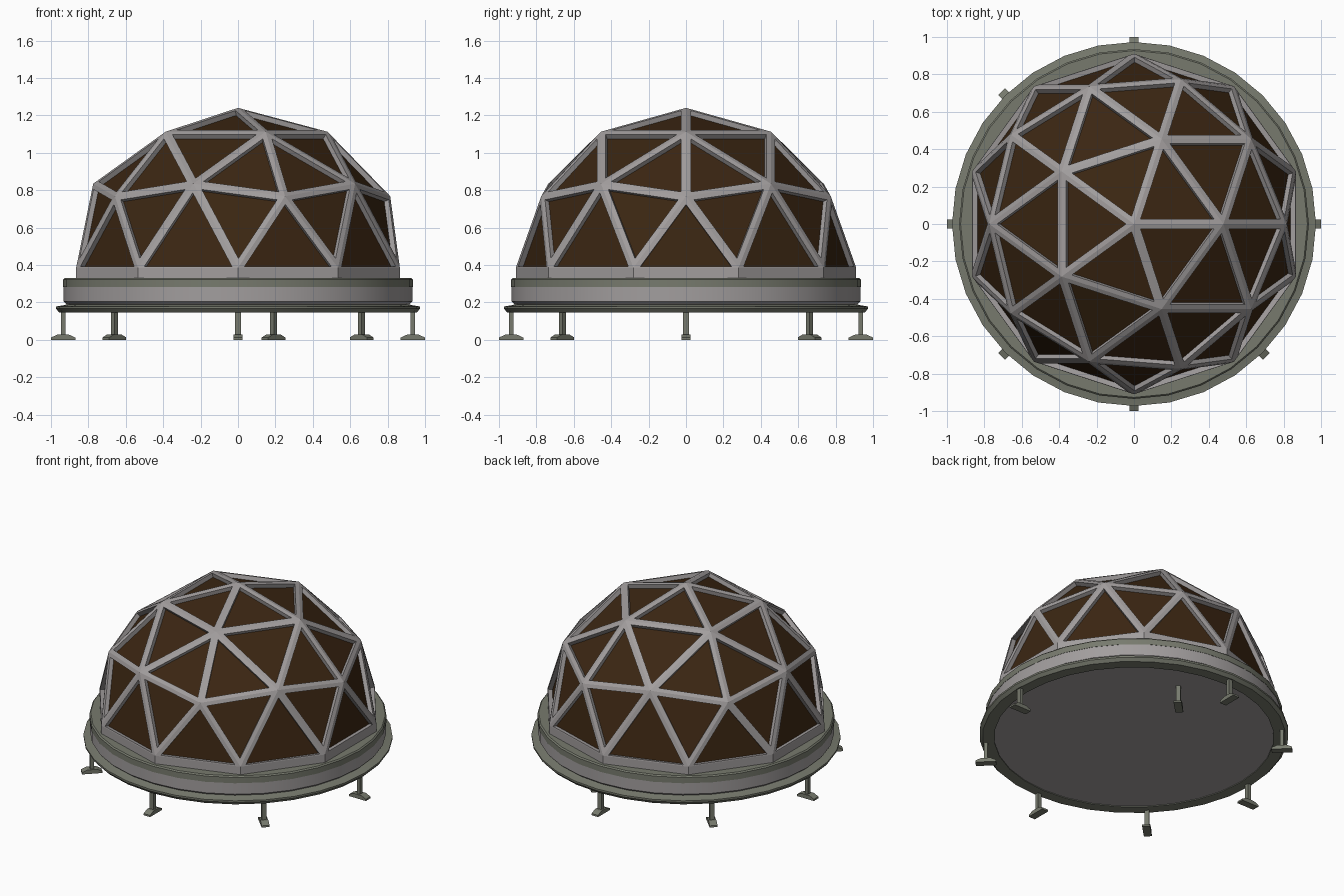
import bpy, bmesh, math
from mathutils import Vector, Matrix

if "Cube" in bpy.data.objects:
    bpy.data.objects.remove(bpy.data.objects["Cube"])


def mat(name, rgb):
    m = bpy.data.materials.new(name)
    m.diffuse_color = (*rgb, 1)
    m.use_nodes = True
    m.node_tree.nodes["Principled BSDF"].inputs["Base Color"].default_value = m.diffuse_color
    return m


GREY = mat("warm grey metal", (0.36, 0.34, 0.34))
GREEN = mat("grey green metal", (0.185, 0.195, 0.155))
BROWN = mat("dark brown glass", (0.043, 0.019, 0.006))


def make(name, bm, material, smooth=False, weld=True):
    if weld:
        bmesh.ops.remove_doubles(bm, verts=bm.verts, dist=1e-5)
    me = bpy.data.meshes.new(name)
    bm.to_mesh(me)
    bm.free()
    me.materials.append(material)
    ob = bpy.data.objects.new(name, me)
    bpy.context.collection.objects.link(ob)
    if smooth:
        bpy.ops.object.select_all(action='DESELECT')
        ob.select_set(True)
        bpy.context.view_layer.objects.active = ob
        bpy.ops.object.shade_smooth_by_angle(angle=math.radians(25))
    return ob


def lathe(name, profile, material, n=32):
    """Turn an (r, z) profile into a 32-sided ring; r = 0 closes it."""
    bm = bmesh.new()
    vs = [bm.verts.new((r, 0, z)) for r, z in profile]
    es = [bm.edges.new(p) for p in zip(vs, vs[1:])]
    bmesh.ops.spin(bm, geom=vs + es, cent=(0, 0, 0), axis=(0, 0, 1),
                   angle=2 * math.pi, steps=n, use_merge=True)
    bmesh.ops.remove_doubles(bm, verts=bm.verts, dist=1e-4)
    bmesh.ops.recalc_face_normals(bm, faces=bm.faces)
    return make(name, bm, material, smooth=True)


# --- Round base: flange, drum, rim and underside
lathe("base_flange", [(0.88, 0.18), (0.90, 0.195), (0.93, 0.185), (0.973, 0.178),
                      (0.973, 0.166), (0.955, 0.145), (0.88, 0.145), (0.88, 0.18)], GREEN)
lathe("base_drum", [(0.90, 0.285), (0.933, 0.285), (0.933, 0.205), (0.91, 0.185), (0.90, 0.185)], GREY)
lathe("base_rim", [(0.0, 0.33), (0.927, 0.33), (0.935, 0.322), (0.935, 0.282), (0.90, 0.282)], GREEN)
lathe("base_underside", [(0.0, 0.15), (0.885, 0.15), (0.885, 0.17), (0.0, 0.17)], GREY)

# --- Two-frequency geodesic dome, slightly squashed, apex up
R, K, Z0, WALL_Z = 0.91, 0.855, 0.385, 0.33
STRUT, SILL, DEPTH = 0.026, 0.008, 0.028


def pt(s, c, deg):
    a = math.radians(deg)
    return Vector((R * s * math.cos(a), R * s * math.sin(a), Z0 + K * c))


A = pt(0, 1, 0)
B = [pt(0.5257, 0.8507, 72 * k) for k in range(5)]
C = [pt(0.8507, 0.5257, 36 * j) if j % 2 else pt(0.8944, 0.4472, 36 * j) for j in range(10)]
D = [pt(1, 0, 18 + 36 * j) for j in range(10)]

tris = []
for k in range(5):
    b, b2 = B[k], B[(k + 1) % 5]
    c0, c1, c2 = C[2 * k - 1], C[2 * k], C[2 * k + 1]
    tris += [(A, b, b2), (b, c1, c2), (b, c0, c1), (b, c2, b2)]
for j in range(10):
    tris += [(C[j], D[j], C[(j + 1) % 10]), (C[j], D[j - 1], D[j])]

frame, panels = bmesh.new(), bmesh.new()


def face(bm, pts):
    bm.faces.new([bm.verts.new(p) for p in pts])


for t in tris:
    cr = (t[1] - t[0]).cross(t[2] - t[0])
    n = cr.normalized()
    # barycentric weight that keeps each edge a strut half-width away
    w = []
    for i in range(3):
        p, q = t[(i + 1) % 3], t[(i + 2) % 3]
        sill = max(p.z, q.z) < Z0 + 0.01
        w.append((SILL if sill else STRUT) * (p - q).length / cr.length)
    inner = []
    for i in range(3):
        j, k = (i + 1) % 3, (i + 2) % 3
        inner.append(t[i] * (1 - w[j] - w[k]) + t[j] * w[j] + t[k] * w[k])
    deep = [p - n * DEPTH for p in inner]
    for i in range(3):
        j = (i + 1) % 3
        face(frame, (t[i], t[j], inner[j], inner[i]))
        face(frame, (inner[i], inner[j], deep[j], deep[i]))
    face(panels, deep)

# ten-sided sill wall under the dome
for j in range(10):
    p, q = D[j - 1], D[j]
    drop = Vector((0, 0, WALL_Z - Z0))
    face(frame, (p + drop, q + drop, q, p))

make("dome_frame", frame, GREY)
make("dome_panels", panels, BROWN, weld=False)


# --- Legs: square post on a foot that tapers radially
def leg(name, x, y, deg):
    bm = bmesh.new()
    prof = [(-0.065, 0.0), (0.065, 0.0), (0.065, 0.012), (0.03, 0.028),
            (-0.03, 0.028), (-0.065, 0.012)]
    f = bm.faces.new([bm.verts.new((a, -0.025, z)) for a, z in prof])
    ext = bmesh.ops.extrude_face_region(bm, geom=[f], use_keep_orig=True)
    bmesh.ops.translate(bm, vec=(0, 0.05, 0),
                        verts=[v for v in ext["geom"] if isinstance(v, bmesh.types.BMVert)])
    bmesh.ops.create_cube(bm, size=1, matrix=Matrix.Translation((0, 0, 0.09))
                          @ Matrix.Diagonal((0.024, 0.03, 0.13, 1)))
    bmesh.ops.recalc_face_normals(bm, faces=bm.faces)
    bm.transform(Matrix.Translation((x, y, 0)) @ Matrix.Rotation(math.radians(deg), 4, 'Z'))
    make(name, bm, GREEN)


for i in range(8):
    a = math.radians(45 * i)
    x, y = 0.935 * math.cos(a), 0.935 * math.sin(a)
    if i == 1:          # this leg stands further in under the base
        x = 0.19
    leg(f"leg_{i + 1}", x, y, 45 * i)
